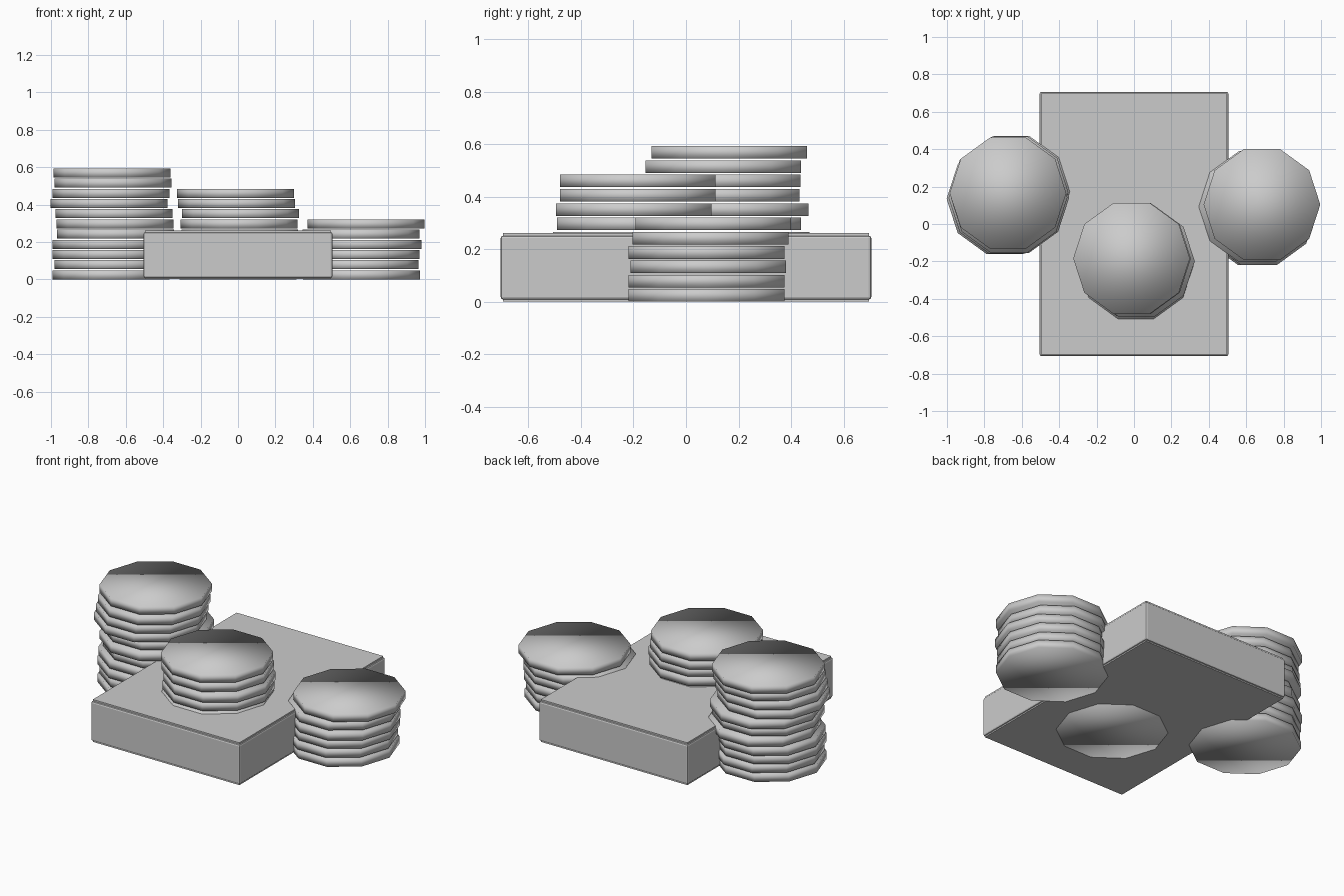
import bpy, math

if "Cube" in bpy.data.objects:
    bpy.data.objects.remove(bpy.data.objects["Cube"])

grey = bpy.data.materials.new("light_grey")
grey.diffuse_color = (0.6, 0.6, 0.6, 1)
grey.use_nodes = True
grey.node_tree.nodes["Principled BSDF"].inputs["Base Color"].default_value = grey.diffuse_color

PITCH, THICK, R = 0.0545, 0.048, 0.312


def coin(name, x, y, level):
    # ten-sided disc with a corner pointing along x, softly shaded all over
    bpy.ops.mesh.primitive_cylinder_add(
        vertices=10, radius=R, depth=THICK,
        location=(x, y, level * PITCH + THICK / 2), rotation=(0, 0, math.radians(18)))
    ob = bpy.context.object
    ob.name = name
    bpy.ops.object.shade_smooth()
    ob.data.materials.append(grey)


def block(name, sx, sy, z0, z1, bevel=0):
    bpy.ops.mesh.primitive_cube_add(size=1, location=(0, 0, (z0 + z1) / 2))
    ob = bpy.context.object
    ob.name = name
    ob.scale = (sx, sy, z1 - z0)
    bpy.ops.object.transform_apply(location=False, rotation=False, scale=True)
    ob.data.materials.append(grey)
    if bevel:
        m = ob.modifiers.new("bevel", 'BEVEL')
        m.width, m.segments = bevel, 2


# rectangular bundle with thin cover sheets above and below
block("bundle", 1.01, 1.412, 0.008, 0.252, 0.01)
block("top_sheet", 0.994, 1.394, 0.25, 0.261)
block("bottom_sheet", 0.994, 1.394, 0.001, 0.01)

# coin stacks: slightly uneven centres, listed bottom to top
stacks = {
    "left_coin": [(-.679, .15), (-.668, .155), (-.679, .15), (-.679, .16), (-.655, .173),
                  (-.658, .142), (-.663, .17), (-.69, .135), (-.679, .139), (-.668, .142),
                  (-.674, .165)],
    "middle_coin": [(0, -.19)] * 4 + [(.01, -.21), (.005, -.195), (.013, -.199),
                                      (-.008, -.184), (-.013, -.184)],
    "right_coin": [(.66, .078), (.652, .078), (.658, .085), (.668, .078), (.658, .093),
                   (.684, .104)],
}
for name, centres in stacks.items():
    for i, (x, y) in enumerate(centres):
        coin(f"{name}_{i + 1}", x, y, i)
